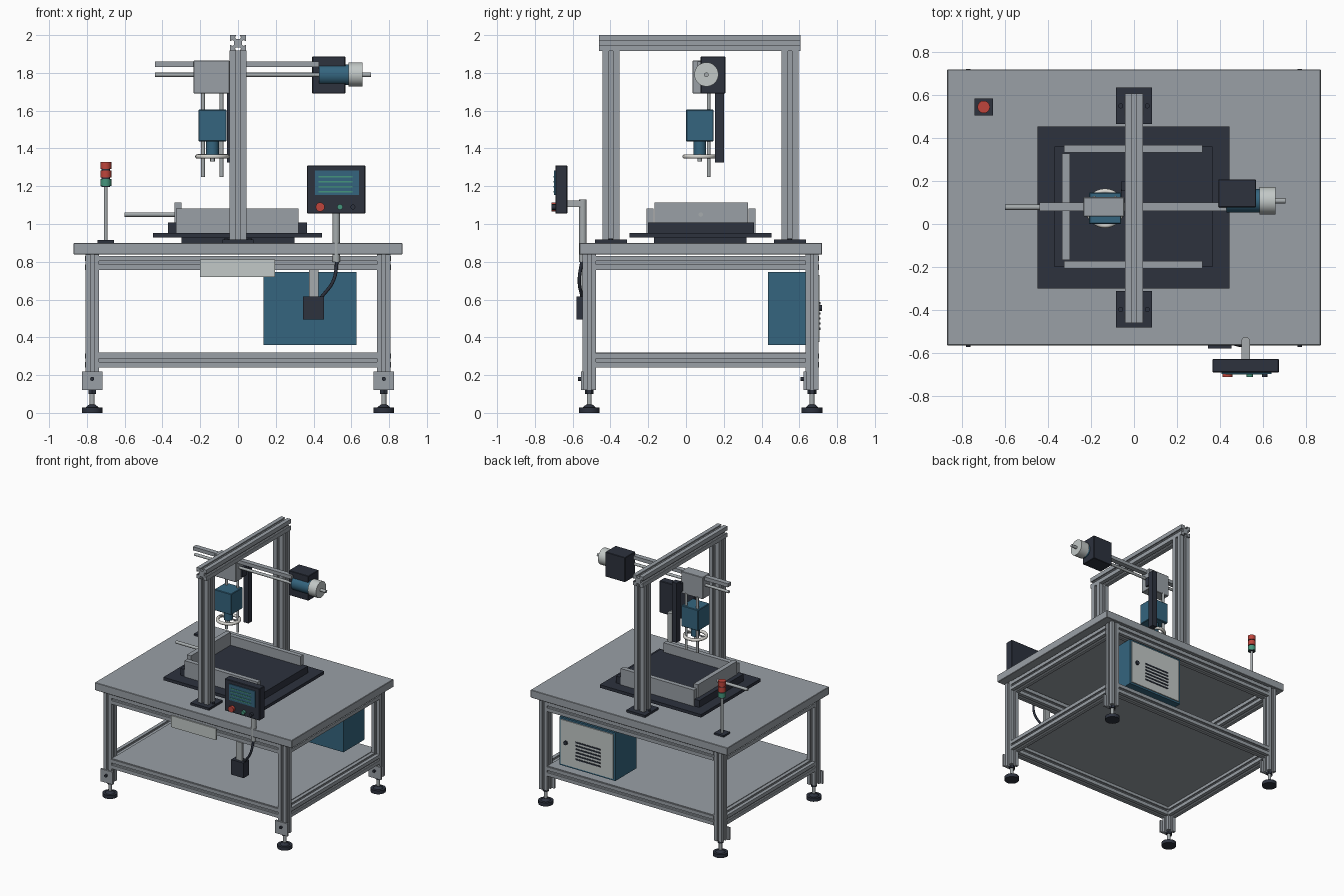
import bpy, bmesh, math
from mathutils import Matrix, Vector

if "Cube" in bpy.data.objects:
    bpy.data.objects.remove(bpy.data.objects["Cube"], do_unlink=True)


def material(name, rgb):
    m = bpy.data.materials.new(name)
    m.use_nodes = True
    m.diffuse_color = (*rgb, 1)
    m.node_tree.nodes["Principled BSDF"].inputs["Base Color"].default_value = (*rgb, 1)
    return m


GREY = material("aluminium grey", (0.32, 0.35, 0.38))
DARK = material("dark slate", (0.026, 0.032, 0.048))
BLUE = material("steel blue", (0.035, 0.13, 0.21))
LIGHT = material("pale grey", (0.54, 0.58, 0.57))
SILVER = material("silver", (0.38, 0.41, 0.42))
WHITE = material("off white", (0.68, 0.67, 0.63))
RED = material("signal red", (0.52, 0.06, 0.045))
GREEN = material("signal green", (0.06, 0.3, 0.2))


def finish(name, bm, mat, smooth=False):
    bmesh.ops.recalc_face_normals(bm, faces=bm.faces)
    me = bpy.data.meshes.new(name)
    bm.to_mesh(me)
    bm.free()
    me.materials.append(mat)
    ob = bpy.data.objects.new(name, me)
    bpy.context.collection.objects.link(ob)
    if smooth:
        bpy.ops.object.select_all(action="DESELECT")
        ob.select_set(True)
        bpy.context.view_layer.objects.active = ob
        bpy.ops.object.shade_smooth_by_angle(angle=math.radians(35))
    return ob


def box(name, x, y, z, mat, bevel=0):
    """Box from (min, max) pairs."""
    bm = bmesh.new()
    size = [b - a for a, b in (x, y, z)]
    mid = [(a + b) / 2 for a, b in (x, y, z)]
    bmesh.ops.create_cube(bm, size=1, matrix=Matrix.Translation(mid) @ Matrix.Diagonal((*size, 1)))
    if bevel:
        bmesh.ops.bevel(bm, geom=bm.edges[:], offset=bevel, segments=1, affect="EDGES")
    return finish(name, bm, mat)


def rod(name, start, end, r, mat, sides=20, r2=None):
    """Cylinder or cone between two points."""
    a, b = Vector(start), Vector(end)
    d = b - a
    bm = bmesh.new()
    bmesh.ops.create_cone(bm, cap_ends=True, segments=sides, radius1=r, radius2=r if r2 is None else r2,
                          depth=d.length,
                          matrix=Matrix.Translation((a + b) / 2) @ d.to_track_quat("Z", "Y").to_matrix().to_4x4())
    return finish(name, bm, mat, True)


def extrusion(name, start, end, width, mat=GREY):
    """Square slotted bar between two points, with a T groove along every side."""
    h, s, t, d = width / 2, width * 0.12, width * 0.22, width * 0.1
    side = [(-h, -h), (-s, -h), (-s, d - h), (-t, d - h), (-s, 2.4 * d - h),
            (s, 2.4 * d - h), (t, d - h), (s, d - h), (s, -h)]
    a, axis = Vector(start), Vector(end) - Vector(start)
    u = Vector((0, 1, 0)) if abs(axis.x) > 0 else Vector((1, 0, 0))
    v = axis.normalized().cross(u)
    bm = bmesh.new()
    ring = []
    for k in range(4):
        c, n = math.cos(k * math.pi / 2), math.sin(k * math.pi / 2)
        ring += [bm.verts.new(a + u * (p * c - q * n) + v * (p * n + q * c)) for p, q in side]
    face = bm.faces.new(ring)
    out = bmesh.ops.extrude_face_region(bm, geom=[face])["geom"]
    bmesh.ops.translate(bm, vec=axis, verts=[g for g in out if isinstance(g, bmesh.types.BMVert)])
    if face.is_valid is False or not any(len(f.verts) > 4 and (f.calc_center_median() - a).length < 0.01
                                         for f in bm.faces):
        bm.faces.new(ring)
    return finish(name, bm, mat)


# Table: legs, levelling feet and foot brackets
LX, FY, BY = 0.772, -0.512, 0.667
for x, sx in ((-LX, "right"), (LX, "left")):
    for y, sy in ((FY, "front"), (BY, "back")):
        tag = f"{sy}_{sx}"
        extrusion(f"{tag}_leg", (x, y, 0.12), (x, y, 0.84), 0.07)
        box(f"{tag}_foot_bracket", (x - 0.055, x + 0.055), (y - 0.045, y - 0.03), (0.12, 0.22), GREY)
        rod(f"{tag}_bracket_bolt", (x, y - 0.06, 0.18), (x, y - 0.04, 0.18), 0.011, DARK, 12)
        rod(f"{tag}_foot_pad", (x, y, 0), (x, y, 0.028), 0.055, DARK, 24)
        rod(f"{tag}_foot_cone", (x, y, 0.028), (x, y, 0.045), 0.035, DARK, 24, 0.016)
        rod(f"{tag}_foot_stem", (x, y, 0.03), (x, y, 0.13), 0.013, SILVER, 12)
        rod(f"{tag}_foot_nut", (x, y, 0.1), (x, y, 0.12), 0.023, DARK, 6)

# Table: rails, shelf and top
for z, level in ((0.794, "upper"), (0.278, "lower")):
    for y, side in ((FY, "front"), (BY, "back")):
        extrusion(f"{level}_{side}_rail", (-LX + 0.035, y, z), (LX - 0.035, y, z), 0.074)
    for x, side in ((-LX, "right"), (LX, "left")):
        extrusion(f"{level}_{side}_rail", (x, FY + 0.035, z), (x, BY - 0.035, z), 0.074)
box("shelf", (-LX + 0.036, LX - 0.036), (FY - 0.03, BY + 0.03), (0.31, 0.32), GREY)
box("table_top", (-0.87, 0.87), (-0.565, 0.72), (0.838, 0.9), GREY, 0.003)
box("front_name_plate", (-0.2, 0.195), (-0.558, -0.546), (0.72, 0.812), LIGHT)

# Electrical cabinet under the back edge
box("cabinet", (0.135, 0.627), (0.435, 0.7), (0.36, 0.745), BLUE)
box("cabinet_door", (0.15, 0.612), (0.7, 0.708), (0.375, 0.73), LIGHT)
for i in range(6):
    z = 0.44 + i * 0.027
    box(f"door_vent_{i + 1}", (0.26, 0.48), (0.706, 0.712), (z, z + 0.011), DARK)
rod("door_lock", (0.565, 0.705, 0.555), (0.565, 0.72, 0.555), 0.016, DARK, 16)

# Gantry frame
for y, side in ((-0.398, "front"), (0.55, "back")):
    box(f"{side}_post_plate", (-0.083, 0.083), (y - 0.085, y + 0.085), (0.9, 0.917), DARK)
    extrusion(f"{side}_post", (0, y, 0.915), (0, y, 1.918), 0.09)
    for sx in (-1, 1):
        rod(f"{side}_plate_bolt", (sx * 0.062, y, 0.915), (sx * 0.062, y, 0.924), 0.012, DARK, 12)
extrusion("gantry_beam", (0, -0.46, 1.958), (0, 0.607, 1.958), 0.086)

# Work tray with low walls and side pusher
box("tray_spacer", (-0.3, 0.3), (-0.17, 0.32), (0.9, 0.93), DARK)
box("tray_base", (-0.45, 0.445), (-0.3, 0.453), (0.929, 0.953), DARK)
box("tray_bed", (-0.37, 0.365), (-0.2, 0.36), (0.953, 1.008), DARK)
for y, side in ((-0.19, "front"), (0.35, "back")):
    box(f"{side}_tray_wall", (-0.327, 0.32), (y - 0.018, y + 0.018), (0.953, 1.083), GREY)
box("side_tray_wall", (-0.335, -0.298), (-0.168, 0.328), (1.0, 1.113), GREY)
rod("pusher_rod", (-0.6, 0.078, 1.05), (-0.32, 0.078, 1.05), 0.012, SILVER, 16)
rod("pusher_bolt", (-0.3, 0.078, 1.05), (-0.292, 0.078, 1.05), 0.012, SILVER, 16)

# Horizontal axis with its drive
box("axis_bar", (-0.44, 0.43), (0.06, 0.1), (1.832, 1.86), GREY)
rod("axis_rod", (-0.44, 0.085, 1.79), (0.44, 0.085, 1.79), 0.011, SILVER, 16)
box("drive_housing", (0.393, 0.568), (0.078, 0.208), (1.69, 1.887), DARK, 0.003)
rod("drive_motor", (0.43, 0.108, 1.79), (0.6, 0.108, 1.79), 0.055, BLUE, 28)
rod("drive_cap", (0.585, 0.108, 1.792), (0.658, 0.108, 1.792), 0.064, LIGHT, 28)
rod("drive_shaft", (0.65, 0.108, 1.79), (0.705, 0.108, 1.79), 0.012, SILVER, 16)

# Carriage and vertical tool head
box("carriage", (-0.235, -0.045), (0.035, 0.125), (1.69, 1.865), GREY, 0.003)
for x in (-0.185, -0.087):
    rod("guide_rod", (x, 0.12, 1.25), (x, 0.12, 1.7), 0.01, SILVER, 16)
box("cable_channel", (-0.058, -0.015), (0.153, 0.2), (1.325, 1.8), DARK)
box("channel_mount", (-0.06, -0.03), (0.1, 0.16), (1.71, 1.78), DARK)
HX, HY = -0.135, 0.073
box("tool_motor", (HX - 0.075, HX + 0.075), (HY - 0.073, HY + 0.073), (1.437, 1.605), BLUE, 0.004)
rod("tool_neck", (HX, HY, 1.36), (HX, HY, 1.44), 0.034, BLUE, 24)
rod("tool_tip", (HX, HY, 1.33), (HX, HY, 1.37), 0.012, SILVER, 16)
bpy.ops.mesh.primitive_torus_add(location=(HX, HY, 1.357), major_radius=0.08, minor_radius=0.012,
                                 major_segments=36, minor_segments=10)
ring = bpy.context.object
ring.name = "ring_lamp"
ring.data.materials.append(WHITE)
bpy.ops.object.shade_smooth_by_angle(angle=math.radians(40))
for s in (-1, 1):
    box("ring_arm", sorted((HX + s * 0.03, HX + s * 0.08)), (HY - 0.006, HY + 0.006), (1.362, 1.37), SILVER)

# Stack light
TX, TY = -0.7, 0.545
box("stack_light_base", (TX - 0.043, TX + 0.043), (TY - 0.04, TY + 0.04), (0.9, 0.914), DARK)
rod("stack_light_pole", (TX, TY, 0.91), (TX, TY, 1.2), 0.01, SILVER, 16)
rod("stack_light_core", (TX, TY, 1.195), (TX, TY, 1.32), 0.023, DARK, 16)
for z, mat, label in ((1.2, GREEN, "green"), (1.245, RED, "middle_red"), (1.29, RED, "top_red")):
    rod(f"{label}_lamp", (TX, TY, z), (TX, TY, z + 0.038), 0.029, mat, 16)

# Operator panel on its pole
rod("panel_pole", (0.52, -0.546, 0.8), (0.52, -0.546, 1.13), 0.02, SILVER, 20)
box("panel_arm", (0.5, 0.54), (-0.635, -0.545), (1.09, 1.125), SILVER)
box("panel_case", (0.365, 0.675), (-0.692, -0.628), (1.055, 1.31), DARK, 0.004)
box("panel_screen", (0.407, 0.64), (-0.698, -0.69), (1.153, 1.282), BLUE)
for i in range(4):
    z = 1.168 + i * 0.026
    box(f"screen_line_{i + 1}", (0.425, 0.605), (-0.701, -0.696), (z, z + 0.007), GREEN)
for x, r, mat, label in ((0.435, 0.024, RED, "stop"), (0.54, 0.015, GREEN, "start"), (0.608, 0.013, DARK, "mode")):
    rod(f"{label}_button", (x, -0.69, 1.09), (x, -0.713, 1.09), r, mat, 20)

# Junction box, hanger and cable below the panel
box("box_hanger", (0.375, 0.425), (-0.558, -0.535), (0.61, 0.76), SILVER)
box("junction_box", (0.345, 0.455), (-0.58, -0.51), (0.495, 0.615), DARK)
rod("cable_gland", (0.52, -0.546, 0.8), (0.52, -0.546, 0.84), 0.02, SILVER, 16)
curve = bpy.data.curves.new("panel_cable", "CURVE")
curve.dimensions = "3D"
curve.bevel_depth = 0.009
curve.bevel_resolution = 2
curve.resolution_u = 8
spline = curve.splines.new("BEZIER")
path = [(0.525, -0.55, 0.81), (0.505, -0.565, 0.7), (0.44, -0.55, 0.61)]
spline.bezier_points.add(len(path) - 1)
for p, co in zip(spline.bezier_points, path):
    p.co = co
    p.handle_left_type = p.handle_right_type = "AUTO"
curve.materials.append(DARK)
bpy.context.collection.objects.link(bpy.data.objects.new("panel_cable", curve))
